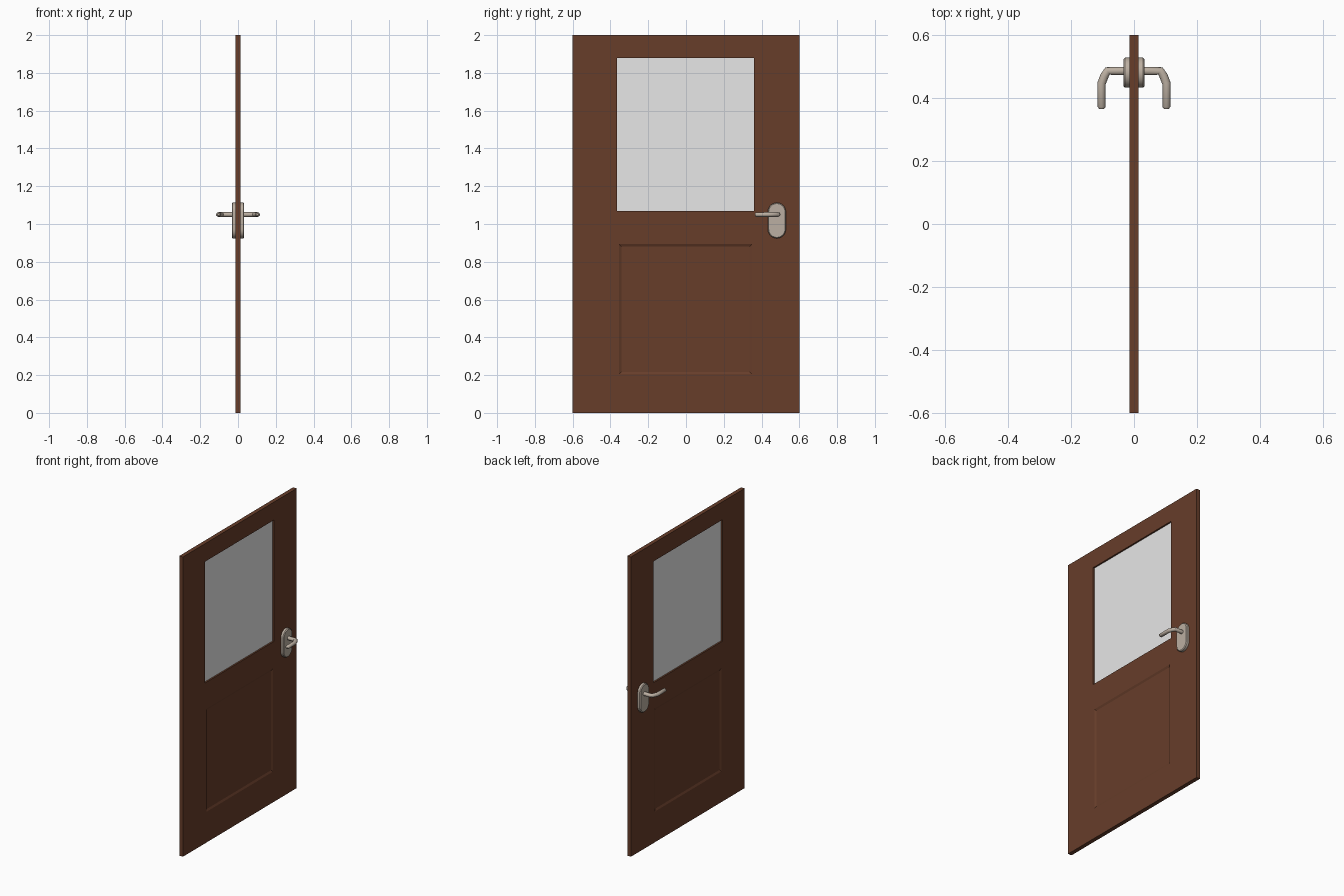
import bpy, bmesh, math

if "Cube" in bpy.data.objects:
    bpy.data.objects.remove(bpy.data.objects["Cube"])

def material(name, rgb):
    m = bpy.data.materials.new(name)
    m.diffuse_color = (*rgb, 1)
    m.use_nodes = True
    m.node_tree.nodes["Principled BSDF"].inputs["Base Color"].default_value = m.diffuse_color
    return m

WOOD = material("brown_wood", (0.135, 0.047, 0.023))
GLASS = material("pale_glass", (0.8, 0.8, 0.8))
METAL = material("satin_metal", (0.50, 0.43, 0.36))
T = 0.0135  # half thickness of the door

def add_mesh(name, bm, mat):
    bmesh.ops.recalc_face_normals(bm, faces=bm.faces)
    me = bpy.data.meshes.new(name)
    bm.to_mesh(me)
    bm.free()
    ob = bpy.data.objects.new(name, me)
    bpy.context.collection.objects.link(ob)
    me.materials.append(mat)
    return ob

def smooth(ob, angle=35):
    bpy.ops.object.select_all(action='DESELECT')
    ob.select_set(True)
    bpy.context.view_layer.objects.active = ob
    bpy.ops.object.shade_smooth_by_angle(angle=math.radians(angle))

# Door leaf: one half with window hole and sunken lower panel, mirrored in x
ys = [-0.6, -0.365, -0.354, 0.350, 0.361, 0.6]
zs = [0, 0.205, 0.893, 1.07, 1.88, 2.0]
bm = bmesh.new()
grid = [[bm.verts.new((T, y, z)) for z in zs] for y in ys]
panel = []
for i in range(5):
    for j in range(5):
        if j == 3 and 1 <= i <= 3:
            continue
        f = bm.faces.new((grid[i][j], grid[i+1][j], grid[i+1][j+1], grid[i][j+1]))
        if (i, j) == (2, 1):
            panel = [f]
loose = [v for v in bm.verts if not v.link_faces]
bmesh.ops.delete(bm, geom=loose, context='VERTS')
rim = [e for e in bm.edges if e.is_boundary]
ext = bmesh.ops.extrude_edge_only(bm, edges=rim)
for v in ext["geom"]:
    if isinstance(v, bmesh.types.BMVert):
        v.co.x = 0
bm.normal_update()
bmesh.ops.inset_region(bm, faces=panel, thickness=0.018, depth=0)
for v in panel[0].verts:
    v.co.x = T - 0.006
door = add_mesh("door_leaf", bm, WOOD)
mir = door.modifiers.new("mirror", 'MIRROR')
mir.use_axis = (True, False, False)

# Window pane
bm = bmesh.new()
bmesh.ops.create_cube(bm, size=1)
for v in bm.verts:
    v.co.x *= 0.006
    v.co.y = v.co.y * 0.73 - 0.002
    v.co.z = v.co.z * 0.814 + 1.475
add_mesh("window_pane", bm, GLASS)

HY, R = 0.481, 0.048
for s, side in ((1, "right"), (-1, "left")):
    # Stadium-shaped back plate with bevelled outer rim
    bm = bmesh.new()
    outline = []
    for k in range(26):
        half, step = divmod(k, 13)
        a = math.pi * (half + step / 12)
        zc = 1.065 if half == 0 else 0.972
        outline.append((math.cos(a), math.sin(a), zc))
    rings = [[bm.verts.new((s * x, HY + r * c, zc + r * n)) for c, n, zc in outline]
             for x, r in ((T - 0.002, R), (0.028, R), (0.033, R - 0.005))]
    for a, b in zip(rings, rings[1:]):
        for k in range(26):
            bm.faces.new((a[k], a[k-1], b[k-1], b[k]))
    bm.faces.new(rings[0])
    bm.faces.new(rings[-1])
    smooth(add_mesh(side + "_back_plate", bm, METAL), 30)

    # Lever: neck coming out of the plate, bent towards the door middle
    path = [(0.030, 0.486, 1.0), (0.084, 0.486, 1.0), (0.094, 0.470, 1.0),
            (0.103, 0.447, 1.0), (0.103, 0.372, 0.95), (0.103, 0.365, 0.5)]
    bm = bmesh.new()
    dirs = [(1, 0), (0.87, -0.5), (0.5, -0.87), (0.2, -0.98), (0, -1), (0, -1)]
    rings = []
    for (x, y, r), (dx, dy) in zip(path, dirs):
        ring = []
        for k in range(12):
            a = math.tau * k / 12
            u, w = 0.0135 * r * math.cos(a), 0.0125 * r * math.sin(a)
            ring.append(bm.verts.new((s * (x - dy * u), y + dx * u, 1.05 + w)))
        rings.append(ring)
    for a, b in zip(rings, rings[1:]):
        for k in range(12):
            bm.faces.new((a[k], a[k-1], b[k-1], b[k]))
    bm.faces.new(rings[0])
    bm.faces.new(rings[-1])
    smooth(add_mesh(side + "_lever", bm, METAL), 40)
